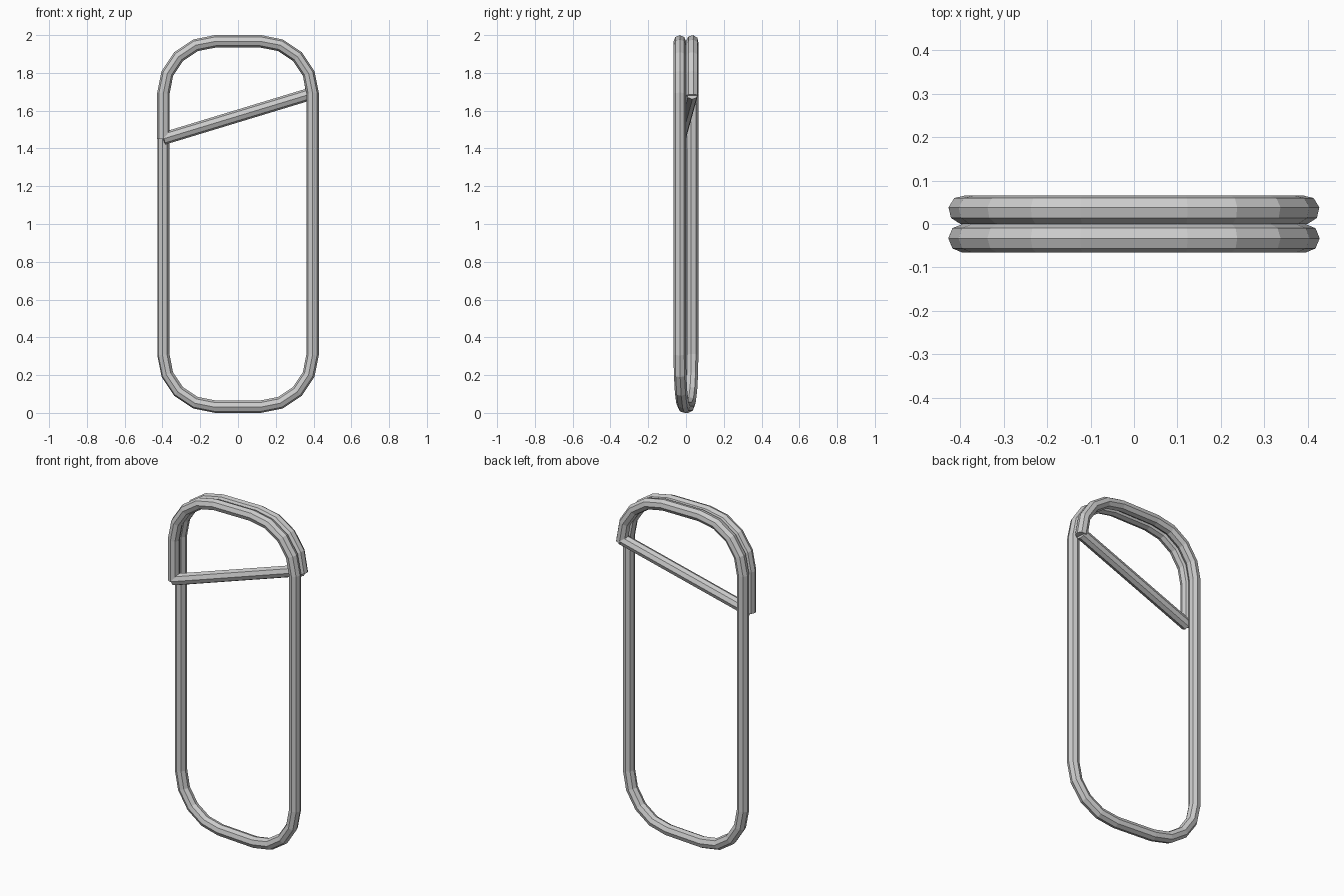
import bpy
from math import cos, sin, radians

if "Cube" in bpy.data.objects:
    bpy.data.objects.remove(bpy.data.objects["Cube"])

R_WIRE, R_BEND = 0.033, 0.275      # wire radius, corner bend radius
CX, SIDE, Y = 0.12, 0.395, 0.033   # bend centre, side wire x, layer offset
Z_TOP, Z_BOT = 1.692, 0.308        # bend centre heights


def bend(sx, cz, a0, a1, y):
    """Five-point quarter bend; y is a function of x."""
    pts = []
    for i in range(5):
        a = radians(a0 + (a1 - a0) * i / 4)
        x = sx * CX + R_BEND * cos(a)
        pts.append((x, y(x), cz + R_BEND * sin(a)))
    return pts


def wire(name, pts):
    """Eight-sided flat-shaded wire along a list of points."""
    cu = bpy.data.curves.new(name, 'CURVE')
    cu.dimensions = '3D'
    cu.bevel_depth = R_WIRE
    cu.bevel_resolution = 2
    cu.use_fill_caps = True
    sp = cu.splines.new('POLY')
    sp.points.add(len(pts) - 1)
    for p, co in zip(sp.points, pts):
        p.co = (*co, 1)
    sp.use_smooth = False
    ob = bpy.data.objects.new(name, cu)
    bpy.context.collection.objects.link(ob)
    return ob


front = lambda x: -Y
back = lambda x: Y
cross = lambda x: -Y * x / SIDE    # bottom run crosses from front to back

# Looped frame: front-left end, over the top, down, under, up and over again
path = [(-SIDE, -Y, 1.45)]
path += bend(-1, Z_TOP, 180, 90, front) + bend(1, Z_TOP, 90, 0, front)
path += bend(1, Z_BOT, 0, -90, cross) + bend(-1, Z_BOT, -90, -180, cross)
path += bend(-1, Z_TOP, 180, 90, back) + bend(1, Z_TOP, 90, 0, back)
path[-1] = (SIDE, Y, 1.68)
wire("wire_loop", path)

# Slanted gate bar joining the two wire ends
wire("gate_bar", [(-SIDE, -Y, 1.452), (SIDE, Y, 1.692)])
